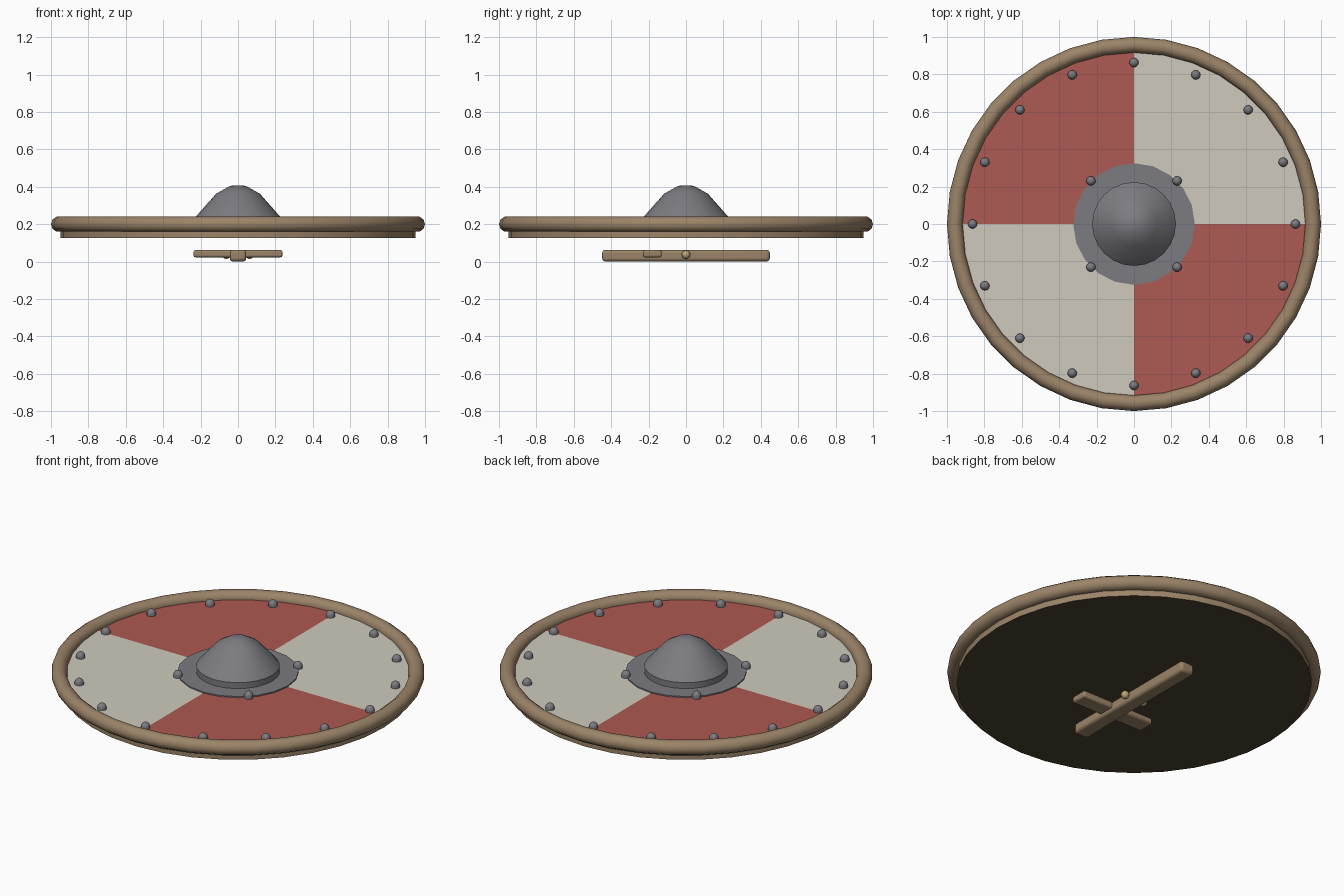
import bpy, bmesh, math
from math import sin, cos, pi, tau

if "Cube" in bpy.data.objects:
    bpy.data.objects.remove(bpy.data.objects["Cube"])


def material(name, r, g, b):
    m = bpy.data.materials.new(name)
    m.diffuse_color = (r, g, b, 1)
    m.use_nodes = True
    m.node_tree.nodes["Principled BSDF"].inputs["Base Color"].default_value = m.diffuse_color
    return m


wood = material("wood", 0.33, 0.23, 0.14)
dark = material("dark_wood", 0.07, 0.05, 0.03)
red = material("red_paint", 0.42, 0.10, 0.085)
cream = material("cream_paint", 0.62, 0.59, 0.51)
iron = material("iron", 0.20, 0.20, 0.22)
brass = material("brass", 0.48, 0.37, 0.18)


def finish(ob, angle=40):
    bpy.ops.object.select_all(action='DESELECT')
    ob.select_set(True)
    bpy.context.view_layer.objects.active = ob
    bpy.ops.object.shade_smooth_by_angle(angle=math.radians(angle))


def lathe(name, profile, n, mats, loc=(0, 0, 0)):
    """Revolve an (r, z) profile around z; r = 0 becomes a pole."""
    bm = bmesh.new()
    rings = []
    for r, z in profile:
        if r == 0:
            rings.append([bm.verts.new((0, 0, z))] * n)
        else:
            rings.append([bm.verts.new((r * cos(tau * i / n), r * sin(tau * i / n), z))
                          for i in range(n)])
    for a, b in zip(rings, rings[1:]):
        for i in range(n):
            j = (i + 1) % n
            bm.faces.new(list(dict.fromkeys((a[i], a[j], b[j], b[i]))))
    bmesh.ops.recalc_face_normals(bm, faces=bm.faces)
    me = bpy.data.meshes.new(name)
    bm.to_mesh(me)
    bm.free()
    for m in mats:
        me.materials.append(m)
    ob = bpy.data.objects.new(name, me)
    ob.location = loc
    bpy.context.collection.objects.link(ob)
    finish(ob)
    return ob


def bar(name, size, loc, bevel):
    bpy.ops.mesh.primitive_cube_add(size=1, location=loc)
    ob = bpy.context.object
    ob.name = name
    ob.scale = size
    bpy.ops.object.transform_apply(location=False, rotation=False, scale=True)
    mod = ob.modifiers.new("bevel", 'BEVEL')
    mod.width, mod.segments = bevel, 2
    ob.data.materials.append(wood)
    finish(ob)


# Board: dark back, wooden edge, painted quarters on the face
board = lathe("shield_board", [(0, 0.125), (0.95, 0.125), (0.95, 0.2), (0, 0.2)], 36,
              [wood, dark, red, cream])
for p in board.data.polygons:
    if p.normal.z < -0.5:
        p.material_index = 1
    elif p.normal.z > 0.5:
        p.material_index = 3 if p.center.x * p.center.y > 0 else 2

# Rim
bpy.ops.mesh.primitive_torus_add(major_segments=36, minor_segments=10,
                                 major_radius=0.958, minor_radius=0.042, location=(0, 0, 0.2))
rim = bpy.context.object
rim.name = "rim"
rim.data.materials.append(wood)
finish(rim, 60)

# Boss: flat flange and dome
lathe("boss_flange", [(0, 0.19), (0.325, 0.19), (0.325, 0.207), (0, 0.207)], 20, [iron])
lathe("boss_dome", [(0, 0.2), (0.224, 0.2), (0.224, 0.242), (0.118, 0.362),
                    (0.043, 0.405), (0, 0.408)], 24, [iron])

# Rivets around the rim and on the flange
dome = [(0, -0.01), (0.025, -0.01)] + [(0.025 * cos(a * pi / 8), 0.01 + 0.025 * sin(a * pi / 8))
                                       for a in range(4)] + [(0, 0.035)]
for i in range(16):
    a = tau * i / 16
    lathe("rim_rivet", dome, 12, [iron], (0.863 * cos(a), 0.863 * sin(a), 0.2))
for i in range(4):
    a = tau * (i + 0.5) / 4
    lathe("boss_rivet", dome, 12, [iron], (0.326 * cos(a), 0.326 * sin(a), 0.203))

# Grip, cross strap and brass studs behind the board
bar("grip", (0.088, 0.896, 0.062), (0, 0, 0.032), 0.015)
bar("cross_strap", (0.476, 0.1, 0.038), (0, -0.18, 0.042), 0.01)
for x in (-0.062, 0.062):
    bpy.ops.mesh.primitive_uv_sphere_add(segments=12, ring_count=8, radius=0.023,
                                         location=(x, 0, 0.037))
    stud = bpy.context.object
    stud.name = "grip_stud"
    stud.data.materials.append(brass)
    finish(stud, 60)
